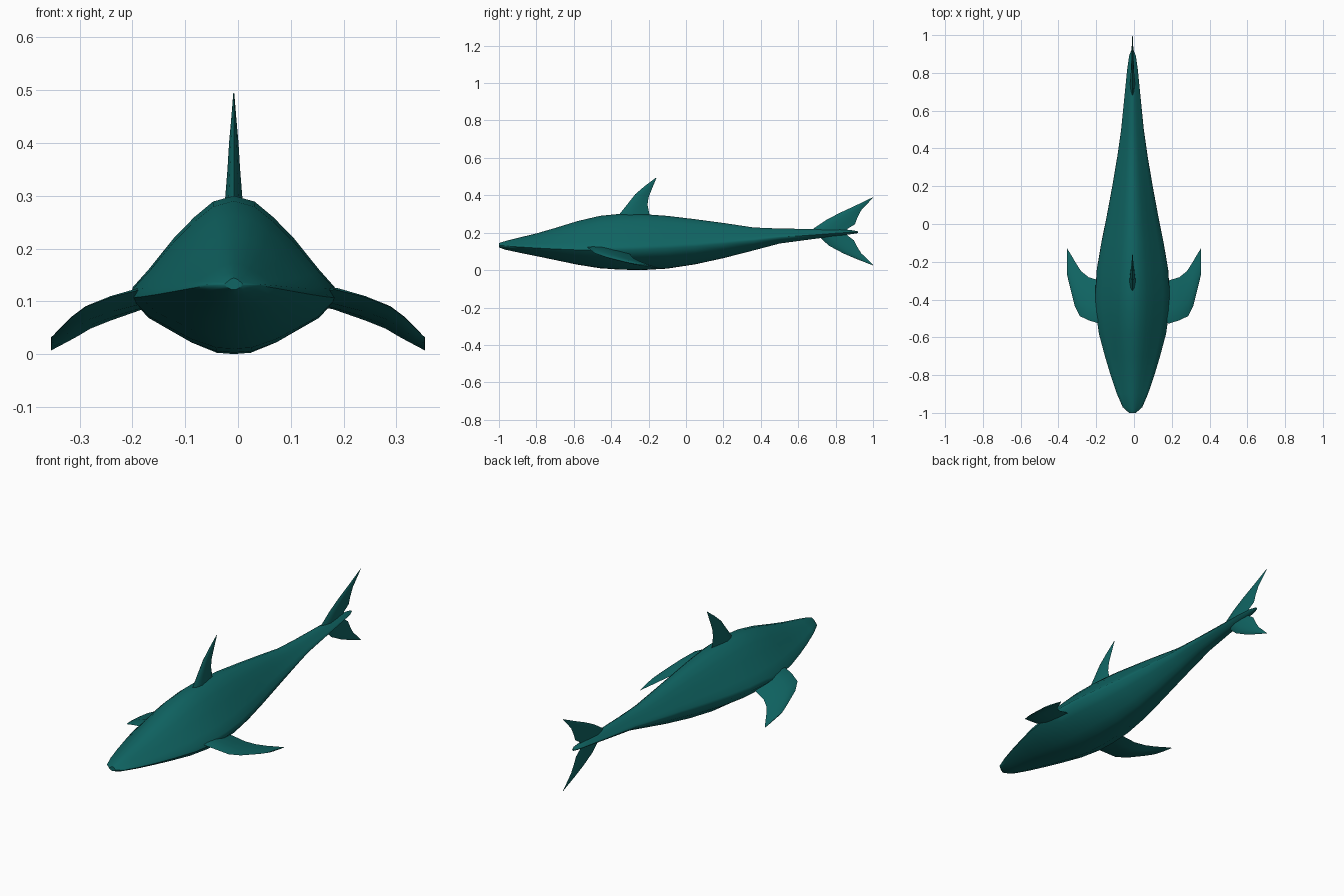
import bpy
from mathutils import Vector

teal = bpy.data.materials.new("teal_skin")
teal.diffuse_color = (0.005, 0.13, 0.125, 1)


def loft(name, rings, angle=0.9):
    """Skin a list of equal-length point rings and cap both ends."""
    n = len(rings[0])
    verts = [tuple(p) for ring in rings for p in ring]
    faces = [(r * n + i, r * n + (i + 1) % n, (r + 1) * n + (i + 1) % n, (r + 1) * n + i)
             for r in range(len(rings) - 1) for i in range(n)]
    faces += [tuple(range(n))[::-1], tuple(range(len(verts) - n, len(verts)))]
    mesh = bpy.data.meshes.new(name)
    mesh.from_pydata(verts, [], faces)
    obj = bpy.data.objects.new(name, mesh)
    bpy.context.collection.objects.link(obj)
    mesh.materials.append(teal)
    bpy.ops.object.select_all(action='DESELECT')
    obj.select_set(True)
    bpy.context.view_layer.objects.active = obj
    bpy.ops.object.mode_set(mode='EDIT')
    bpy.ops.mesh.select_all(action='SELECT')
    bpy.ops.mesh.normals_make_consistent(inside=False)
    bpy.ops.object.mode_set(mode='OBJECT')
    bpy.ops.object.shade_smooth_by_angle(angle=angle)
    return obj


def fin(name, stations, axis):
    """Loft lens sections; each station is (leading point, trailing point, half thickness)."""
    lens = [(0, 0), (0.12, 0.6), (0.35, 1), (0.7, 0.6), (1, 0),
            (0.7, -0.6), (0.35, -1), (0.12, -0.6)]
    rings = [[Vector(a).lerp(Vector(b), u) + Vector(axis) * t * v for u, v in lens]
             for a, b, t in stations]
    return loft(name, rings)


def flat_fin(name, pairs):
    """Upright fin on the centre plane from (y, z, y, z, half thickness)."""
    return fin(name, [((CX, a, b), (CX, c, d), t) for a, b, c, d, t in pairs], (1, 0, 0))


CX = -0.008

# Body: y, half width, belly height, widest height, back height
body = [(-1.0, 0.018, 0.122, 0.132, 0.144), (-0.97, 0.052, 0.11, 0.131, 0.154),
        (-0.9, 0.082, 0.095, 0.127, 0.172), (-0.8, 0.116, 0.075, 0.122, 0.196),
        (-0.7, 0.146, 0.054, 0.118, 0.225), (-0.58, 0.178, 0.029, 0.115, 0.262),
        (-0.46, 0.195, 0.01, 0.115, 0.29), (-0.36, 0.197, 0.003, 0.116, 0.3),
        (-0.24, 0.189, 0.0, 0.12, 0.3), (-0.1, 0.165, 0.008, 0.126, 0.29),
        (0.05, 0.135, 0.031, 0.135, 0.272), (0.2, 0.107, 0.064, 0.148, 0.252),
        (0.36, 0.08, 0.105, 0.162, 0.228), (0.5, 0.06, 0.142, 0.178, 0.222),
        (0.68, 0.042, 0.166, 0.19, 0.22), (0.82, 0.028, 0.184, 0.2, 0.217),
        (0.89, 0.018, 0.193, 0.203, 0.213), (0.92, 0.006, 0.198, 0.203, 0.207)]
half = [(0, 1), (0.2, 0.94), (0.38, 0.78), (0.58, 0.56), (0.82, 0.24), (0.97, 0.06),
        (1, -0.08), (0.82, -0.42), (0.42, -0.82), (0.17, -0.98), (0, -1)]
outline = half + [(-x, z) for x, z in half[-2:0:-1]]
loft("body", [[(CX + w * x, y, mid + z * ((top - mid) if z > 0 else (mid - low)))
               for x, z in outline] for y, w, low, mid, top in body], 1.0)

# Pectoral fins, swept back and drooping
pectoral = [((0.10, -0.50, 0.12), (0.10, -0.33, 0.10), 0.014),
            ((0.185, -0.527, 0.122), (0.18, -0.30, 0.085), 0.014),
            ((0.24, -0.51, 0.108), (0.24, -0.282, 0.064), 0.012),
            ((0.288, -0.487, 0.09), (0.28, -0.25, 0.048), 0.010),
            ((0.315, -0.43, 0.07), (0.307, -0.208, 0.032), 0.009),
            ((0.34, -0.33, 0.045), (0.335, -0.16, 0.017), 0.007),
            ((0.354, -0.27, 0.032), (0.354, -0.13, 0.007), 0.003)]
for side, label in ((1, "right"), (-1, "left")):
    fin("pectoral_fin_" + label,
        [((a[0] * side, a[1], a[2]), (b[0] * side, b[1], b[2]), t) for a, b, t in pectoral],
        (0.3 * side, 0, 0.95))

# Dorsal fin
flat_fin("dorsal_fin", [(-0.38, 0.27, -0.19, 0.27, 0.018), (-0.355, 0.3, -0.196, 0.3, 0.016),
                        (-0.315, 0.35, -0.206, 0.35, 0.012), (-0.272, 0.405, -0.2, 0.39, 0.009),
                        (-0.22, 0.45, -0.182, 0.435, 0.005), (-0.16, 0.495, -0.158, 0.492, 0.001)])

# Tail lobes
flat_fin("upper_tail_lobe", [(0.66, 0.2, 0.86, 0.2, 0.014), (0.685, 0.225, 0.865, 0.222, 0.012),
                             (0.75, 0.268, 0.903, 0.245, 0.009), (0.82, 0.305, 0.916, 0.28, 0.007),
                             (0.9, 0.342, 0.937, 0.32, 0.005), (1.0, 0.39, 1.0, 0.387, 0.001)])
flat_fin("lower_tail_lobe", [(0.66, 0.21, 0.86, 0.21, 0.014), (0.69, 0.198, 0.86, 0.188, 0.012),
                             (0.765, 0.13, 0.897, 0.16, 0.009), (0.84, 0.09, 0.915, 0.125, 0.007),
                             (0.91, 0.06, 0.937, 0.09, 0.005), (1.0, 0.025, 1.0, 0.028, 0.001)])
